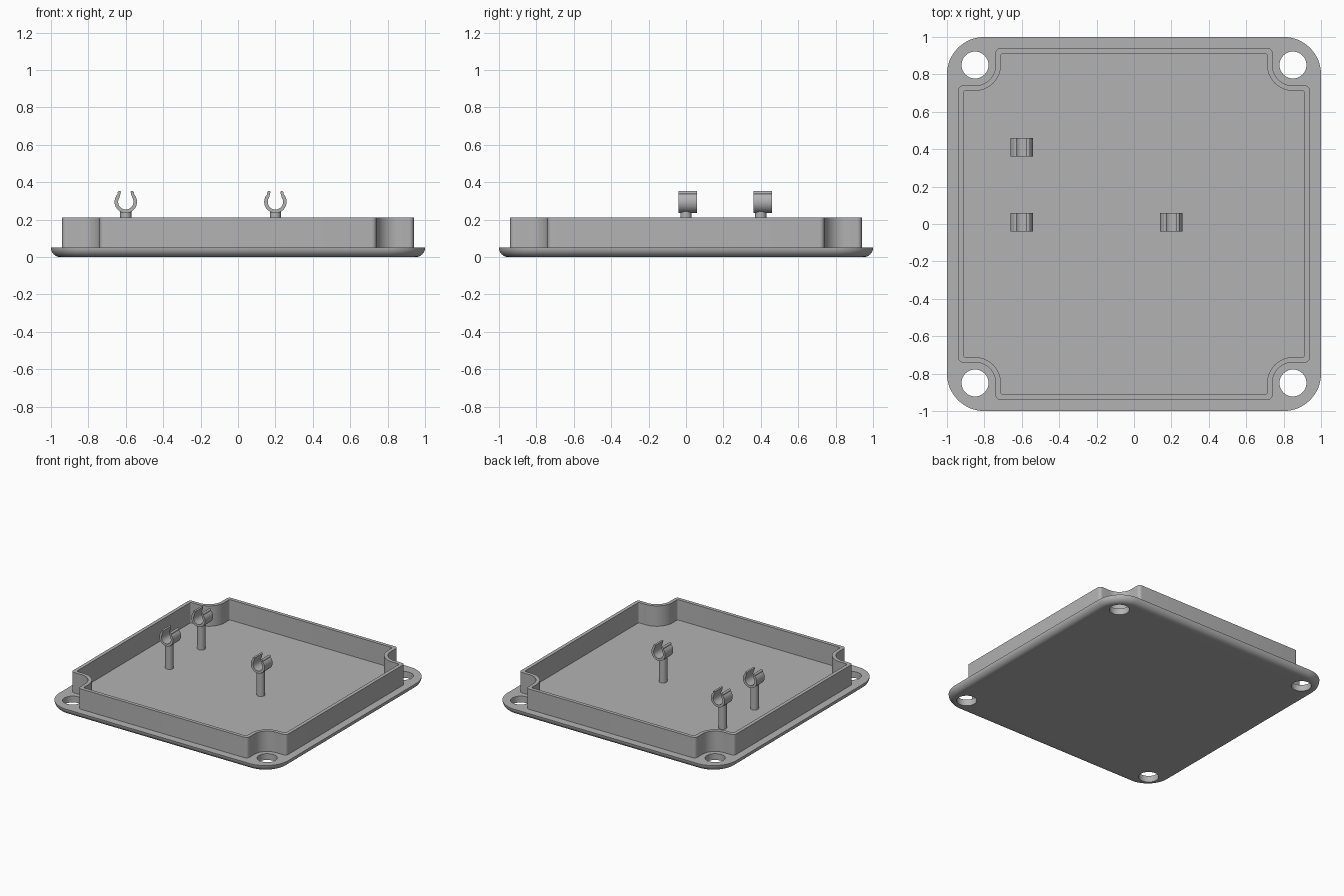
import bpy
import bmesh
from math import sin, cos, radians
from mathutils import Vector

cube = bpy.data.objects.get("Cube")
if cube:
    bpy.data.objects.remove(cube, do_unlink=True)

grey = bpy.data.materials.new("light_grey_plastic")
grey.use_nodes = True
COLOUR = (0.45, 0.45, 0.45, 1)
grey.diffuse_color = COLOUR
grey.node_tree.nodes["Principled BSDF"].inputs["Base Color"].default_value = COLOUR

PLATE_TOP, WALL_TOP, HOLE = 0.05, 0.211, 0.85


def arc(cx, cy, r, start, end, steps):
    angles = [radians(start + (end - start) * i / steps) for i in range(steps + 1)]
    return [(cx + r * cos(a), cy + r * sin(a)) for a in angles]


def four_fold(quarter):
    """Repeat a corner outline around the centre by quarter turns."""
    points = list(quarter)
    for _ in range(3):
        quarter = [(-y, x) for x, y in quarter]
        points += quarter
    return points


def loft(name, rings, closed=False):
    """Skin matching rings; cap both ends, or join last to first when closed."""
    bm = bmesh.new()
    loops = [[bm.verts.new(p) for p in ring] for ring in rings]
    pairs = list(zip(loops, loops[1:]))
    if closed:
        pairs.append((loops[-1], loops[0]))
    else:
        bm.faces.new(loops[0])
        bm.faces.new(loops[-1])
    n = len(loops[0])
    for a, b in pairs:
        for i in range(n):
            j = (i + 1) % n
            bm.faces.new((a[i], a[j], b[j], b[i]))
    bmesh.ops.recalc_face_normals(bm, faces=bm.faces)
    mesh = bpy.data.meshes.new(name)
    bm.to_mesh(mesh)
    bm.free()
    obj = bpy.data.objects.new(name, mesh)
    bpy.context.collection.objects.link(obj)
    mesh.materials.append(grey)
    return obj


def level(points, z):
    return [(x, y, z) for x, y in points]


def smooth(obj):
    bpy.ops.object.select_all(action="DESELECT")
    obj.select_set(True)
    bpy.context.view_layer.objects.active = obj
    bpy.ops.object.shade_smooth_by_angle(angle=radians(30))


def cylinder(name, x, y, r, z0, z1):
    circle = arc(x, y, r, 0, 360, 40)[:-1]
    return loft(name, [level(circle, z0), level(circle, z1)])


# Base plate with rounded corners and a rounded lower edge
rings = []
for inset, z in arc(PLATE_TOP, PLATE_TOP, PLATE_TOP, 270, 180, 8):
    rings.append(level(four_fold(arc(0.8, 0.8, 0.2 - inset, 0, 90, 16)), z))
plate = loft("base_plate", rings)

# Screw holes through the four corners
for sx in (-1, 1):
    for sy in (-1, 1):
        cutter = cylinder("hole_cutter", sx * HOLE, sy * HOLE, 0.072, -0.1, 0.2)
        cutter.hide_render = True
        mod = plate.modifiers.new("screw_hole", "BOOLEAN")
        mod.operation = "DIFFERENCE"
        mod.solver = "EXACT"
        mod.object = cutter
        bpy.context.view_layer.objects.active = plate
        bpy.ops.object.modifier_apply(modifier=mod.name)
        bpy.data.objects.remove(cutter, do_unlink=True)
smooth(plate)


# Raised rim, notched around the screw holes
def rim_outline(edge, notch, fillet):
    return four_fold(
        arc(edge - fillet, notch - fillet, fillet, 0, 90, 6)
        + arc(HOLE, HOLE, HOLE - notch, 270, 180, 16)
        + arc(notch - fillet, edge - fillet, fillet, 0, 90, 6))


outer = rim_outline(0.94, 0.74, 0.025)
inner = rim_outline(0.912, 0.712, 0.012)
low = PLATE_TOP - 0.005
smooth(loft("rim_wall", [level(outer, low), level(outer, WALL_TOP),
                         level(inner, WALL_TOP), level(inner, low)], closed=True))

# Posts, each carrying an open spring clip
CLIP_Z, TIP_X, TIP_Z = 0.295, 0.034, 0.343
clip_outline = (arc(0, CLIP_Z, 0.06, 35, -215, 40)
                + arc(-TIP_X, TIP_Z, 0.01, 215, 35, 8)
                + arc(0, CLIP_Z, 0.041, -215, 35, 40)
                + arc(TIP_X, TIP_Z, 0.01, 145, -35, 8))
for label, x, y in (("left", 0.2, 0), ("right", -0.6, 0), ("back", -0.6, 0.4)):
    smooth(cylinder(label + "_post", x, y, 0.03, low, CLIP_Z - 0.05))
    smooth(loft(label + "_clip", [[(x + px, y + dy, pz) for px, pz in clip_outline]
                                  for dy in (-0.04, 0.06)]))
